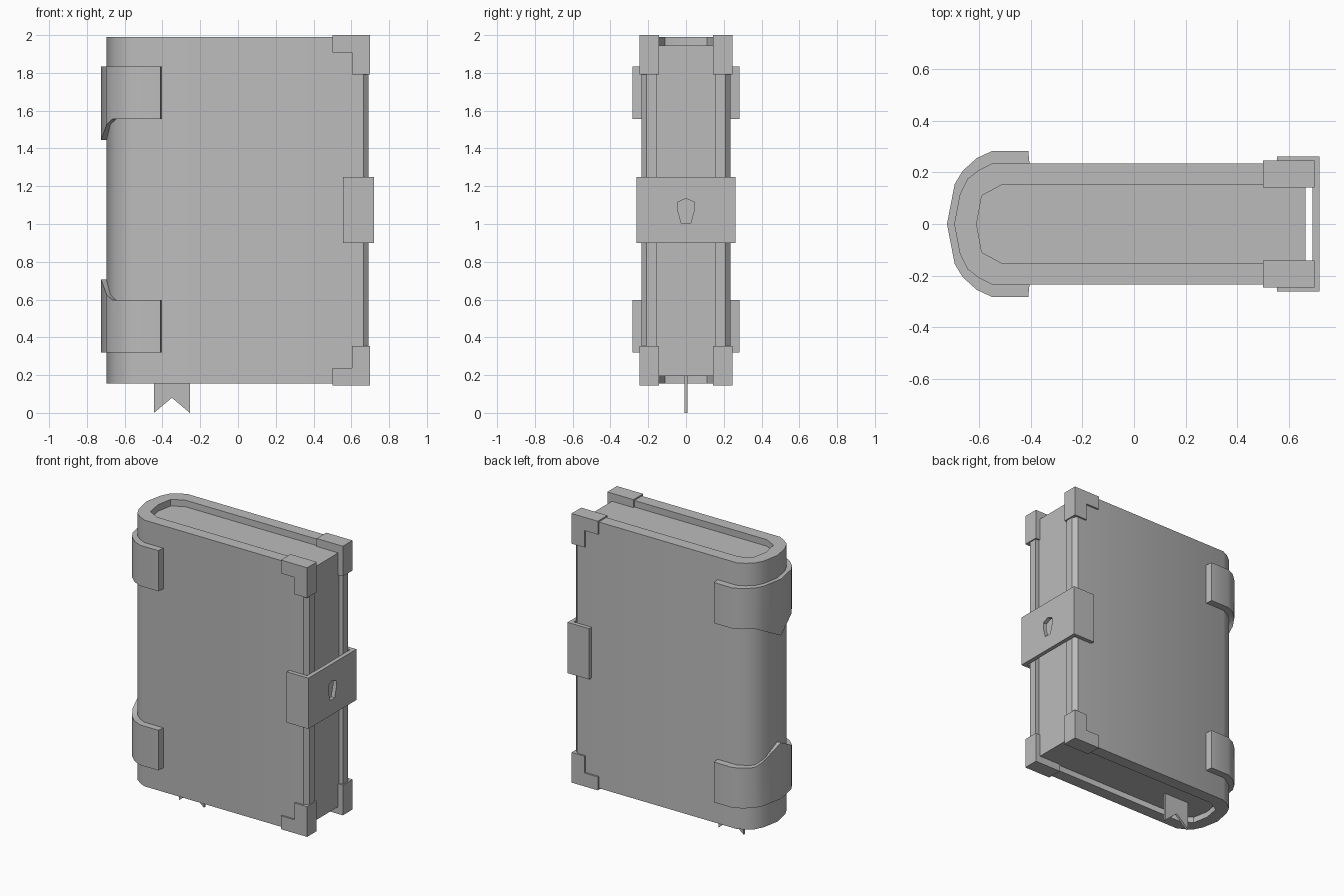
import bpy
import bmesh
from mathutils import Vector

if "Cube" in bpy.data.objects:
    bpy.data.objects.remove(bpy.data.objects["Cube"], do_unlink=True)

GREY = (0.5, 0.5, 0.5, 1.0)
mat = bpy.data.materials.new("plain grey")
mat.use_nodes = True
mat.diffuse_color = GREY
mat.node_tree.nodes["Principled BSDF"].inputs["Base Color"].default_value = GREY


def finish(name, bm):
    """Turn a bmesh into a named, shaded object."""
    bmesh.ops.recalc_face_normals(bm, faces=bm.faces)
    mesh = bpy.data.meshes.new(name)
    bm.to_mesh(mesh)
    bm.free()
    mesh.materials.append(mat)
    obj = bpy.data.objects.new(name, mesh)
    bpy.context.collection.objects.link(obj)
    bpy.ops.object.select_all(action='DESELECT')
    obj.select_set(True)
    bpy.context.view_layer.objects.active = obj
    bpy.ops.object.shade_smooth_by_angle(angle=0.56)
    return obj


def prism(name, outline, axis, lo, hi):
    """Extrude a flat outline along one axis."""
    def place(a, b, c):
        return Vector({'X': (c, a, b), 'Y': (a, c, b), 'Z': (a, b, c)}[axis])
    bm = bmesh.new()
    face = bm.faces.new([bm.verts.new(place(a, b, lo)) for a, b in outline])
    moved = bmesh.ops.extrude_face_region(bm, geom=[face])["geom"]
    verts = [v for v in moved if isinstance(v, bmesh.types.BMVert)]
    bmesh.ops.translate(bm, verts=verts, vec=place(0, 0, hi - lo))
    return finish(name, bm)


def mirrored(half):
    """Complete a half outline that ends on the centre line."""
    return half + [(x, -y) for x, y in reversed(half[:-1])]


# Cover: rounded spine and two boards with chamfered fore-edges
spine = [(-0.55, 0.235), (-0.6, 0.21), (-0.645, 0.175), (-0.675, 0.115), (-0.697, 0)]
inside = [(-0.51, 0.153), (-0.59, 0.11), (-0.61, 0)]
outer = mirrored([(0.692, 0.153), (0.692, 0.21), (0.665, 0.235)] + spine)
prism("cover", outer + mirrored(inside)[::-1], 'Z', 0.155, 1.99)

# Page block
prism("pages", mirrored([(0.665, 0.153)] + inside), 'Z', 0.195, 1.945)

# Spine bands, each with a point on the spine
band_in = mirrored([(-0.405, 0.233)] + spine)
band_out = mirrored([(-0.41, 0.283), (-0.55, 0.283), (-0.61, 0.255),
                     (-0.665, 0.205), (-0.695, 0.155), (-0.725, 0)])
half_drop = [0, 0, 0, 0, 0.027, 0.11]
drops = half_drop + half_drop[-2::-1]


def band(name, flat_z, edge_z, sign):
    bm = bmesh.new()
    rings = []
    for (ix, iy), (ox, oy), d in zip(band_in, band_out, drops):
        tip = edge_z + sign * d
        rings.append([bm.verts.new(p) for p in (
            (ix, iy, flat_z), (ox, oy, flat_z), (ox, oy, tip), (ix, iy, tip))])
    for a, b in zip(rings, rings[1:]):
        for i in range(4):
            j = (i + 1) % 4
            bm.faces.new((a[i], a[j], b[j], b[i]))
    bm.faces.new(rings[0])
    bm.faces.new(rings[-1])
    finish(name, bm)


band("upper_band", 1.835, 1.555, -1)
band("lower_band", 0.32, 0.597, 1)

# L-shaped corner guards
for side, s in (("front", -1), ("back", 1)):
    for level, z, v in (("upper", 2.0, -1), ("lower", 0.145, 1)):
        shape = [(0.5, z), (0.7, z), (0.7, z + v * 0.208), (0.603, z + v * 0.208),
                 (0.603, z + v * 0.092), (0.5, z + v * 0.092)]
        prism(f"{side}_{level}_corner", shape, 'Y', s * 0.142, s * 0.247)

# Clasp wrapping the fore-edge, with a keyhole cut through it
clasp = prism("clasp", mirrored([(0.555, 0.234), (0.555, 0.262), (0.72, 0.262), (0.72, 0)])
              + [(0.692, -0.234), (0.692, 0.234)], 'Z', 0.9, 1.25)
keyhole = mirrored([(1.005, 0.025), (1.075, 0.044), (1.115, 0.044), (1.135, 0)])
cutter = prism("keyhole_cutter", [(y, z) for z, y in keyhole], 'X', 0.67, 0.75)
cutter.hide_render = True
cut = clasp.modifiers.new("keyhole", 'BOOLEAN')
cut.operation = 'DIFFERENCE'
cut.solver = 'EXACT'
cut.object = cutter
bpy.context.view_layer.objects.active = clasp
bpy.ops.object.modifier_apply(modifier=cut.name)
bpy.data.objects.remove(cutter, do_unlink=True)

# Bookmark ribbon with a notched end
prism("ribbon", [(-0.445, 0.25), (-0.445, 0), (-0.35, 0.08), (-0.255, 0), (-0.255, 0.25)],
      'Y', -0.008, 0.008)
